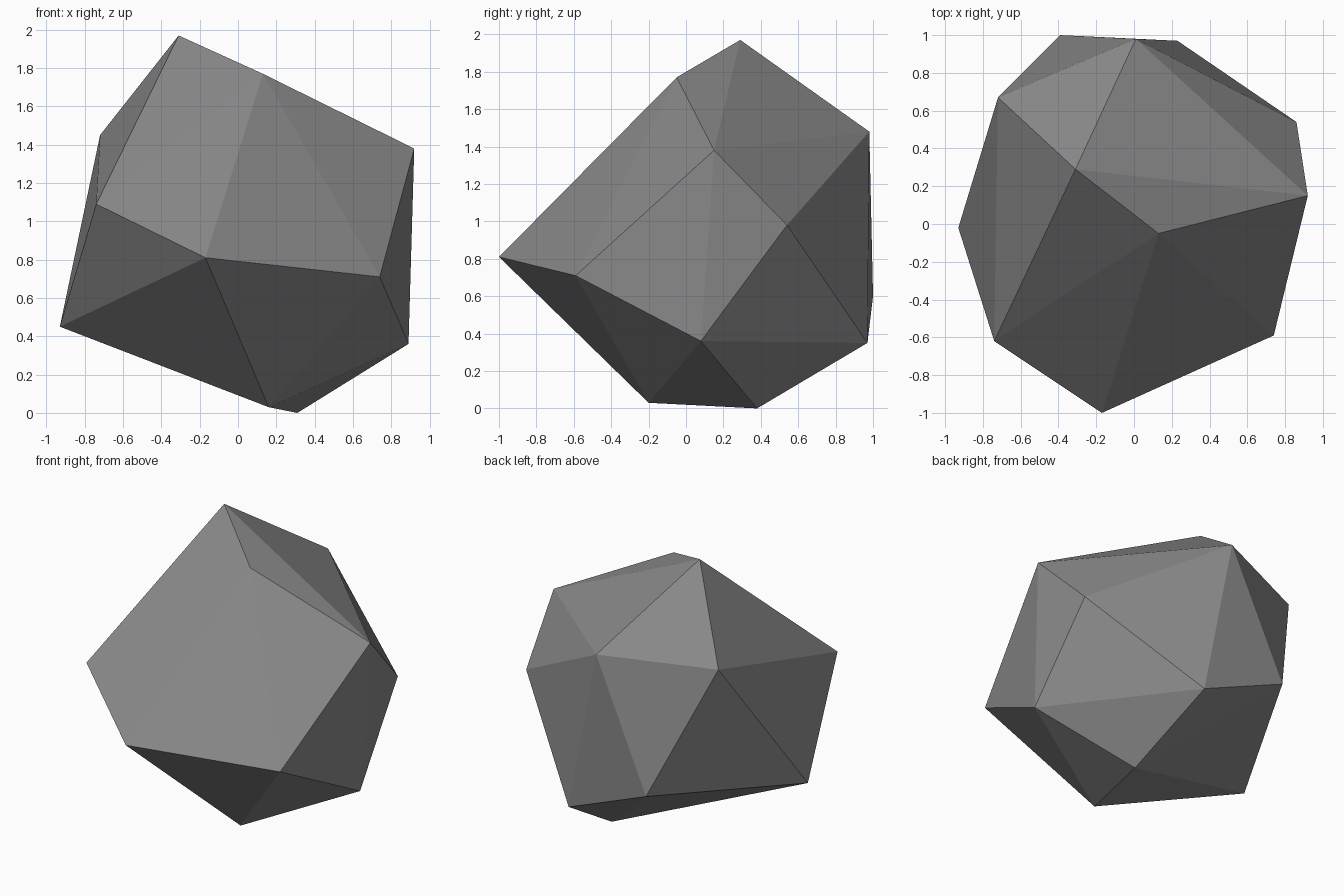
import bpy
import bmesh

# Remove the default cube if present
cube = bpy.data.objects.get("Cube")
if cube:
    bpy.data.objects.remove(cube, do_unlink=True)


def make_material(name, color):
    material = bpy.data.materials.new(name)
    material.use_nodes = True
    material.diffuse_color = color
    material.node_tree.nodes["Principled BSDF"].inputs["Base Color"].default_value = color
    return material


def make_hull(name, corners, material):
    """Wrap a set of corner points in a flat-shaded convex skin."""
    bm = bmesh.new()
    for corner in corners:
        bm.verts.new(corner)
    result = bmesh.ops.convex_hull(bm, input=bm.verts[:])
    loose = [v for v in bm.verts if not v.link_faces]
    bmesh.ops.delete(bm, geom=loose, context="VERTS")
    bmesh.ops.recalc_face_normals(bm, faces=bm.faces[:])
    for face in bm.faces:
        face.smooth = False
    mesh = bpy.data.meshes.new(name)
    bm.to_mesh(mesh)
    bm.free()
    mesh.materials.append(material)
    rock = bpy.data.objects.new(name, mesh)
    bpy.context.collection.objects.link(rock)
    return rock


# Corners of the boulder, grouped by height
crown = [(-.31, .29, 1.97), (.13, -.05, 1.77)]
shoulder = [(.92, .15, 1.38), (.01, .98, 1.48), (-.72, .67, 1.45), (-.74, -.62, 1.09)]
waist = [(-.17, -1, .81), (.74, -.59, .71), (.86, .54, .98), (-.39, 1, .6)]
skirt = [(-.93, -.02, .45), (.89, .08, .36), (.23, .97, .35)]
foot = [(.16, -.2, .03), (.31, .38, 0)]

stone_grey = make_material("stone_grey", (.25, .25, .25, 1))
make_hull("boulder", crown + shoulder + waist + skirt + foot, stone_grey)
